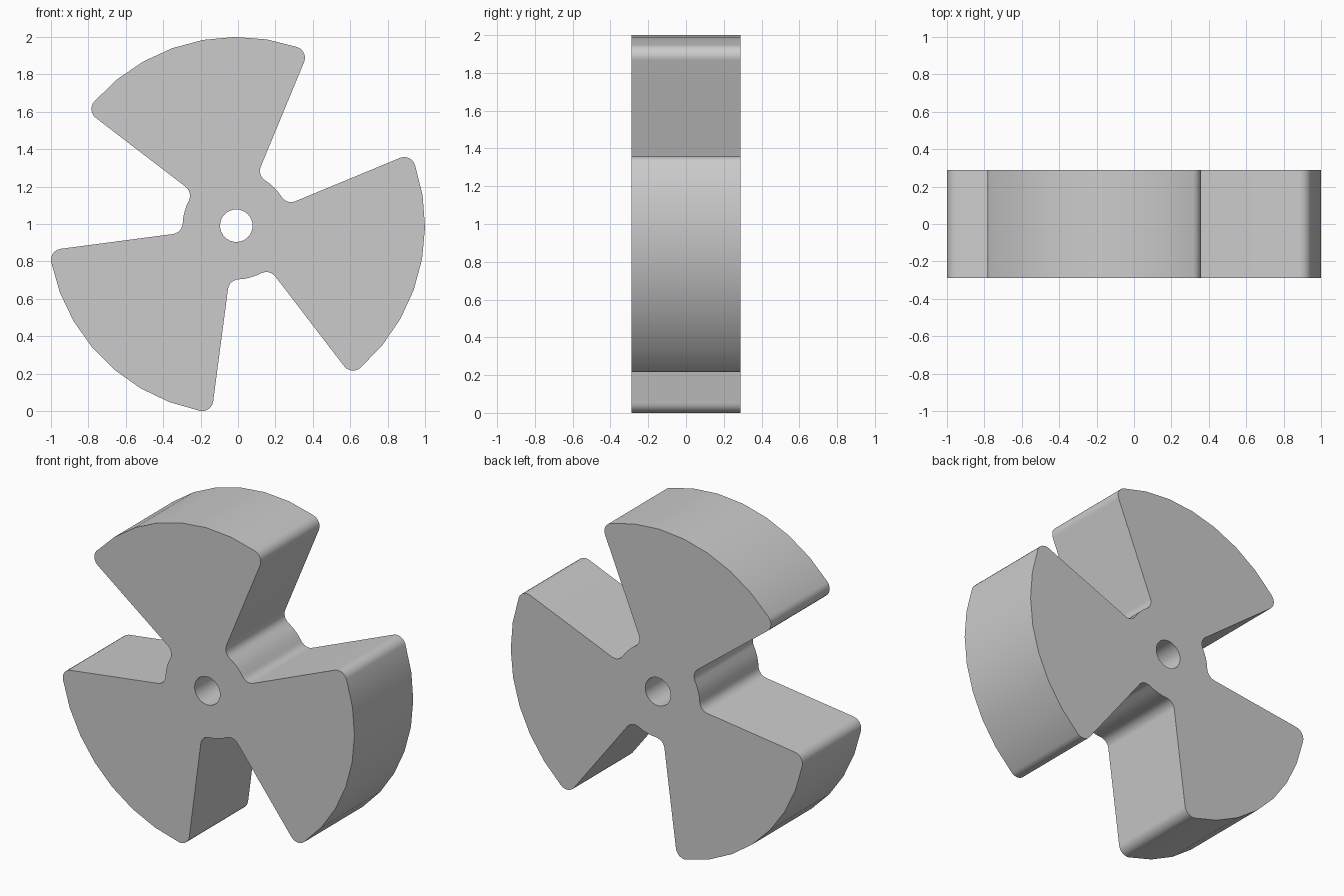
import bpy, bmesh
from math import sin, cos, asin, sqrt, radians, pi

if "Cube" in bpy.data.objects:
    bpy.data.objects.remove(bpy.data.objects["Cube"])

R, HUB, HOLE, FIL = 1.009, 0.287, 0.087, 0.06   # outer, hub, bore and fillet radii
HALF = radians(37.5)                            # half angle of a blade
DEPTH = 0.288                                   # half thickness


def arc(cx, cy, r, a0, a1, n):
    return [(cx + r * cos(a0 + (a1 - a0) * i / n),
             cy + r * sin(a0 + (a1 - a0) * i / n)) for i in range(n + 1)]


def blade(mid):
    """Counter-clockwise outline of one blade and half a hub gap on each side."""
    out_off = asin(FIL / (R - FIL))
    in_off = asin(FIL / (HUB + FIL))
    lo, hi = mid - HALF, mid + HALF
    pts = []
    # concave root fillet, lower edge
    a = lo - in_off
    pts += arc((HUB + FIL) * cos(a), (HUB + FIL) * sin(a), FIL, a + pi, lo + pi / 2, 6)
    # tip fillet, lower edge
    a = lo + out_off
    pts += arc((R - FIL) * cos(a), (R - FIL) * sin(a), FIL, lo - pi / 2, a, 6)
    # rim
    b = hi - out_off
    pts += arc(0, 0, R, a, b, 7)[1:-1]
    # tip fillet, upper edge
    pts += arc((R - FIL) * cos(b), (R - FIL) * sin(b), FIL, b, hi + pi / 2, 6)
    # concave root fillet, upper edge
    a = hi + in_off
    pts += arc((HUB + FIL) * cos(a), (HUB + FIL) * sin(a), FIL, hi - pi / 2, a - pi, 6)
    # hub arc to the next blade
    nxt = mid + 2 * pi / 3 - HALF - in_off
    pts += arc(0, 0, HUB, a, nxt, 4)[1:-1]
    return pts


# root fillet sweeps: lower goes a+180 down to lo+90, upper goes hi-90 down to a-180
outline = [p for m in (-15, 105, 225) for p in blade(radians(m))]
bore = arc(0, 0, HOLE, 0, 2 * pi, 32)[:-1]

# place so the outline stands on z = 0 and is centred on x
xs, zs = [p[0] for p in outline], [p[1] for p in outline]
ox, oz = -(min(xs) + max(xs)) / 2, -min(zs)

# three-bladed rotor: filled profile extruded along y
bm = bmesh.new()
edges = []
for loop in (outline, bore):
    vs = [bm.verts.new((x + ox, -DEPTH, z + oz)) for x, z in loop]
    edges += [bm.edges.new((vs[i - 1], vs[i])) for i in range(len(vs))]
bmesh.ops.triangle_fill(bm, use_beauty=True, edges=edges, normal=(0, -1, 0))
ext = bmesh.ops.extrude_face_region(bm, geom=bm.faces[:], use_keep_orig=True)
for v in ext["geom"]:
    if isinstance(v, bmesh.types.BMVert):
        v.co.y = DEPTH
bmesh.ops.recalc_face_normals(bm, faces=bm.faces[:])

mesh = bpy.data.meshes.new("three_blade_rotor")
bm.to_mesh(mesh)
bm.free()
rotor = bpy.data.objects.new("three_blade_rotor", mesh)
bpy.context.collection.objects.link(rotor)
bpy.context.view_layer.objects.active = rotor
rotor.select_set(True)
bpy.ops.object.shade_smooth_by_angle(angle=radians(30))
